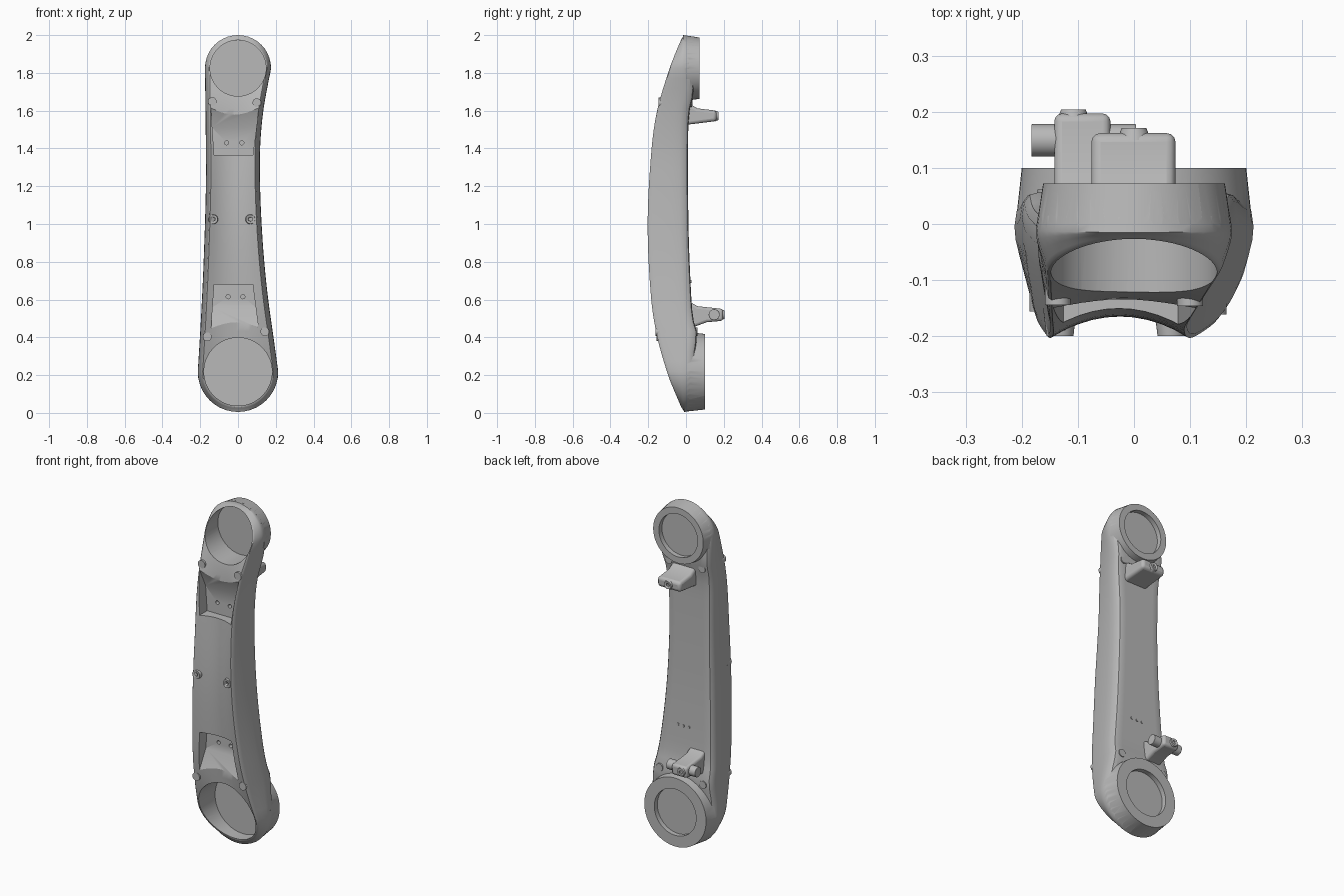
import bpy, bmesh, math
from mathutils import Matrix

cube = bpy.data.objects.get("Cube")
if cube:
    bpy.data.objects.remove(cube)

grey = bpy.data.materials.new("plain grey")
grey.use_nodes = True
COLOR = (0.48, 0.48, 0.48, 1)
grey.diffuse_color = COLOR
grey.node_tree.nodes["Principled BSDF"].inputs["Base Color"].default_value = COLOR

LOW, LOW_R = 0.218, 0.213      # lower joint height and radius
TOP, TOP_R = 1.825, 0.175      # upper joint height and radius


def curve(pts, z):
    """Smooth curve through (z, value) points."""
    z = min(max(z, pts[0][0]), pts[-1][0])
    n = len(pts)
    slope = [(pts[min(i + 1, n - 1)][1] - pts[max(i - 1, 0)][1]) /
             (pts[min(i + 1, n - 1)][0] - pts[max(i - 1, 0)][0]) for i in range(n)]
    i = next(k for k in range(n - 1) if z <= pts[k + 1][0])
    h = pts[i + 1][0] - pts[i][0]
    t = (z - pts[i][0]) / h
    a, b = pts[i][1], pts[i + 1][1]
    return (a * (2*t**3 - 3*t*t + 1) + b * (3*t*t - 2*t**3)
            + h * (slope[i] * (t**3 - 2*t*t + t) + slope[i + 1] * (t**3 - t*t)))


def finish(bm, name, bevel=0, smooth=True):
    bmesh.ops.recalc_face_normals(bm, faces=bm.faces)
    mesh = bpy.data.meshes.new(name)
    bm.to_mesh(mesh)
    bm.free()
    ob = bpy.data.objects.new(name, mesh)
    bpy.context.collection.objects.link(ob)
    mesh.materials.append(grey)
    if bevel:
        mod = ob.modifiers.new("soft edges", "BEVEL")
        mod.width, mod.segments = bevel, 3
    if smooth:
        shade(ob)
    return ob


def shade(ob):
    bpy.ops.object.select_all(action="DESELECT")
    ob.select_set(True)
    bpy.context.view_layer.objects.active = ob
    bpy.ops.object.shade_smooth_by_angle(angle=math.radians(32))


def rod(name, start, length, r1, r2=None, axis="Y", sides=32, bevel=0):
    """Cylinder or cone running from start along +axis."""
    bm = bmesh.new()
    bmesh.ops.create_cone(bm, cap_ends=True, segments=sides, radius1=r1,
                          radius2=r1 if r2 is None else r2, depth=length)
    turn = Matrix.Rotation(math.pi / 2, 4, "Y") if axis == "X" else Matrix.Rotation(-math.pi / 2, 4, "X")
    shift = (length / 2, 0, 0) if axis == "X" else (0, length / 2, 0)
    bm.transform(Matrix.Translation(start) @ Matrix.Translation(shift) @ turn)
    return finish(bm, name, bevel)


def prism(name, profile, left, right, bevel=0):
    """Side profile (y, z) spanned from left(z) to right(z)."""
    bm = bmesh.new()
    a = [bm.verts.new((left(z), y, z)) for y, z in profile]
    b = [bm.verts.new((right(z), y, z)) for y, z in profile]
    bm.faces.new(a)
    bm.faces.new(b[::-1])
    for i in range(len(a)):
        j = (i + 1) % len(a)
        bm.faces.new((a[i], b[i], b[j], a[j]))
    return finish(bm, name, bevel)


def combine(body, tool, operation):
    tool.hide_render = True
    mod = body.modifiers.new("cut", "BOOLEAN")
    mod.operation, mod.object, mod.solver = operation, tool, "EXACT"
    bpy.context.view_layer.objects.active = body
    bpy.ops.object.modifier_apply(modifier=mod.name)
    bpy.data.objects.remove(tool)


# Arm body: outline, side depth profiles and front hollow
LEFT = [(LOW, -LOW_R), (0.5, -0.196), (0.8, -0.182), (1.2, -0.17), (1.5, -0.171), (TOP, -TOP_R)]
RIGHT = [(LOW, LOW_R), (0.4, 0.188), (0.6, 0.16), (0.8, 0.139), (1.0, 0.125),
         (1.2, 0.117), (1.4, 0.117), (1.6, 0.134), (TOP, TOP_R)]
FRONT = [(0, -0.012), (0.1, -0.055), (0.2, -0.095), (0.4, -0.152), (0.6, -0.184), (1, -0.203),
         (1.4, -0.182), (1.6, -0.153), (1.8, -0.095), (1.9, -0.058), (2, -0.015)]
BACK = [(0, 0.035), (0.3, 0.045), (0.42, 0.058), (0.5, 0.038), (0.65, 0.026), (1, 0.013),
        (1.5, 0.012), (1.62, 0.022), (1.69, 0.04), (1.8, 0.035), (2, 0.03)]
HOLLOW = [(0, 0), (0.3, 0.01), (0.5, 0.03), (1, 0.038), (1.5, 0.03), (1.7, 0.01), (2, 0)]
ARC, MID, COLS = 10, 30, 10


def station(i, d):
    """Left x, right x and z of station i with the outline inset by d."""
    if i <= ARC:
        a = math.pi / 2 * i / ARC
        w = (LOW_R - d) * math.sin(a)
        return -w, w, LOW - (LOW_R - d) * math.cos(a)
    if i >= ARC + MID:
        a = math.pi / 2 * (i - ARC - MID) / ARC
        w = (TOP_R - d) * math.cos(a)
        return -w, w, TOP + (TOP_R - d) * math.sin(a)
    z = LOW + (TOP - LOW) * (i - ARC) / MID
    return curve(LEFT, z) + d, curve(RIGHT, z) - d, z


def depth(z, kind, t):
    back = curve(BACK, z)
    wide = back - 0.045
    if kind == "back":
        return wide + (back - wide) * t
    return wide + (min(curve(FRONT, z), wide - 0.004) - wide) * t


def make_body():
    bm = bmesh.new()
    last = 2 * ARC + MID
    layers = [("back", 1, 0.03), ("back", 0.9, 0.014), ("back", 0.6, 0.004), ("back", 0, 0),
              ("front", 0.25, 0.002), ("front", 0.55, 0.009), ("front", 0.85, 0.017),
              ("front", 0.96, 0.021), ("front", 1, 0.026)]
    rings = []
    for kind, t, d in layers:
        ends = [station(i, d) for i in range(last + 1)]
        lv = [bm.verts.new((l, depth(z, kind, t), z)) for l, r, z in ends]
        rv = [bm.verts.new((r, depth(z, kind, t), z)) for l, r, z in ends[1:-1]]
        rings.append((lv, [lv[0]] + rv + [lv[-1]]))
    for (l1, r1), (l2, r2) in zip(rings, rings[1:]):
        for a, b in ((l1, l2), (r1, r2)):
            for i in range(last):
                bm.faces.new((a[i], a[i + 1], b[i + 1], b[i]))
    # Caps: rows of faces from the left edge to the right edge
    for (lv, rv), hollow in ((rings[0], 0), (rings[-1], 1)):
        rows = []
        for i in range(1, last):
            a, b = lv[i].co, rv[i].co
            row = [lv[i]]
            for k in range(1, COLS):
                t = k / COLS
                p = a.lerp(b, t)
                p.y += hollow * curve(HOLLOW, p.z) * 4 * t * (1 - t)
                row.append(bm.verts.new(p))
            rows.append(row + [rv[i]])
        for k in range(COLS):
            bm.faces.new((lv[0], rows[0][k], rows[0][k + 1]))
            bm.faces.new((lv[-1], rows[-1][k], rows[-1][k + 1]))
            for p, q in zip(rows, rows[1:]):
                bm.faces.new((p[k], p[k + 1], q[k + 1], q[k]))
    return finish(bm, "arm_body", smooth=False)


body = make_body()

# Joint collars on the back, front sockets and back recesses
for z, r, end, socket, floor, recess in ((LOW, 0.211, 0.1, 0.18, 0.045, 0.135),
                                         (TOP, 0.173, 0.072, 0.148, 0.025, 0.125)):
    combine(body, rod("collar", (0, 0, z), end, r, r - 0.011, sides=64), "UNION")
    combine(body, rod("socket", (0, -0.4, z), 0.4 + floor, socket, sides=64), "DIFFERENCE")
    combine(body, rod("recess", (0, end - 0.028, z), 0.1, recess, sides=64), "DIFFERENCE")

# Front pockets, each with a ramp toward its joint
for name, far, near, ramp in (("upper", 1.365, 1.62, 1.51), ("lower", 0.68, 0.45, 0.56)):
    profile = [(-0.4, far), (-0.105, far), (-0.105, ramp), (-0.152, near), (-0.4, near)]
    grow = lambda z: abs(z - far)
    cutter = prism(name, profile, lambda z: -0.126 - 0.07 * grow(z), lambda z: 0.078 + 0.13 * grow(z))
    combine(body, cutter, "DIFFERENCE")

# Small screw holes in the pocket floors
for x, z in ((-0.06, 1.43), (0.02, 1.43), (-0.052, 0.615), (0.026, 0.615)):
    combine(body, rod("hole", (x, -0.3, z), 0.22, 0.011, sides=16), "DIFFERENCE")
shade(body)

# Middle front bosses with screw sockets
for side, x in (("right", -0.132), ("left", 0.066)):
    boss = rod(side + "_front_boss", (x, -0.2, 1.025), 0.05, 0.024, 0.03)
    combine(boss, rod("hole", (x, -0.25, 1.025), 0.065, 0.011, sides=6), "DIFFERENCE")

# Corner pins through the body
for i, (x, z) in enumerate(((-0.136, 1.648), (0.1, 1.642), (-0.163, 0.403), (0.142, 0.43))):
    front = curve(FRONT, z)
    rod(f"front_pin_{i + 1}", (x, front - 0.003, z), 0.06, 0.023)
    rod(f"back_pin_{i + 1}", (x * 0.92, 0, z), curve(BACK, z) + 0.004, 0.022)

# Back lugs with screws
prism("upper_lug", [(0, 1.525), (0.162, 1.545), (0.162, 1.6), (0.06, 1.612), (0, 1.65)],
      lambda z: -0.076, lambda z: 0.074, bevel=0.016)
prism("lower_lug", [(0, 0.44), (0.11, 0.48), (0.197, 0.488), (0.197, 0.55), (0.06, 0.565), (0, 0.6)],
      lambda z: -0.142, lambda z: -0.042, bevel=0.014)
for name, x, y, z in (("upper", 0, 0.15, 1.572), ("lower", -0.108, 0.183, 0.52)):
    screw = rod(name + "_lug_screw", (x, y, z), 0.021, 0.03, 0.022)
    combine(screw, rod("hole", (x, y + 0.014, z), 0.05, 0.011, sides=6), "DIFFERENCE")

# Cross pin through the lower lug
rod("lower_cross_pin", (-0.183, 0.149, 0.52), 0.187, 0.029, axis="X", bevel=0.002)

# Small raised marks on the back
for i, x in enumerate((-0.035, 0, 0.035)):
    rod(f"back_mark_{i + 1}", (x, 0.018, 0.695), 0.01, 0.008, sides=12)
